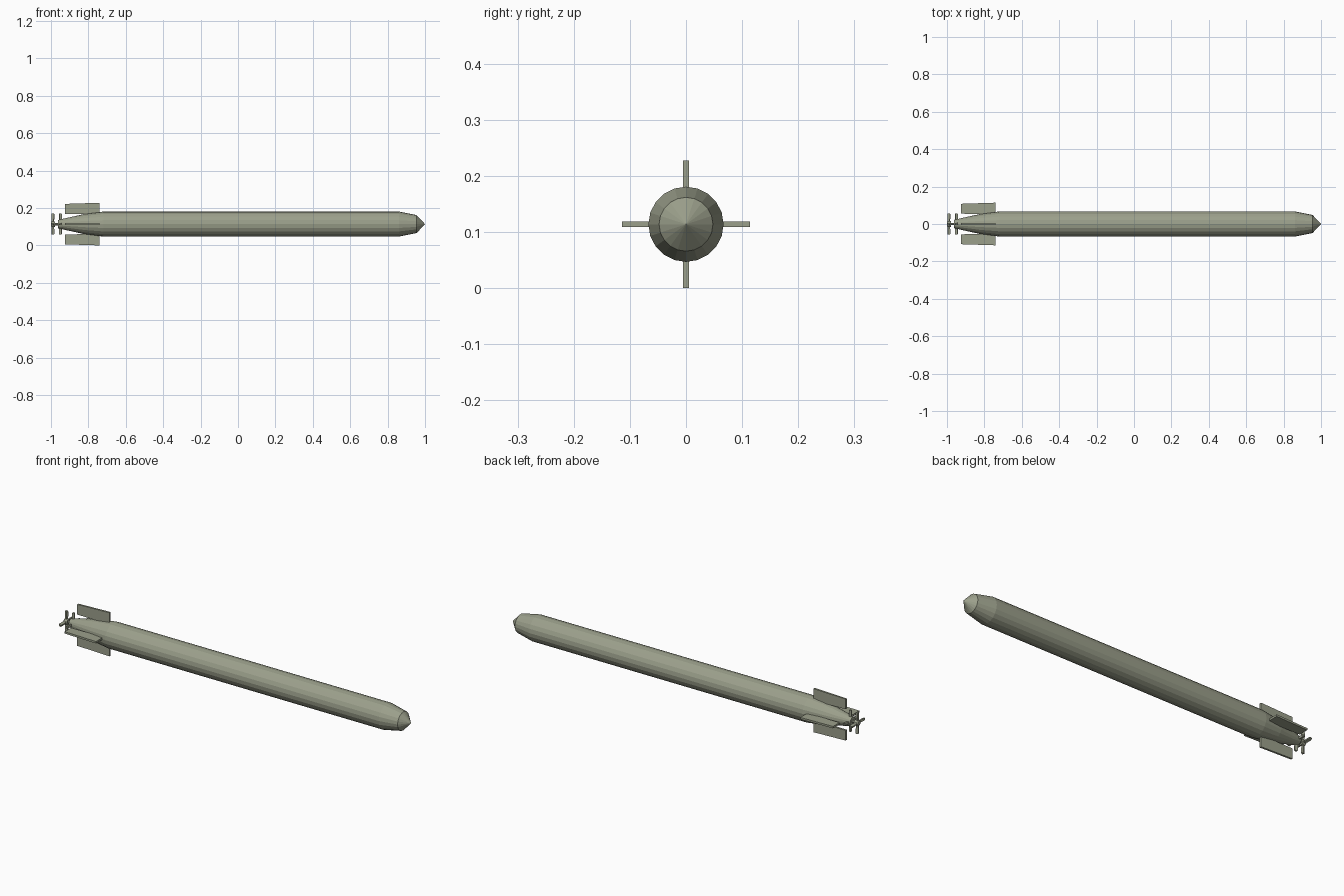
import bpy, bmesh, math
from mathutils import Matrix, Vector

if "Cube" in bpy.data.objects:
    bpy.data.objects.remove(bpy.data.objects["Cube"])

AXIS_Z = 0.114
SIDES = 20

# Olive grey paint for every part
paint = bpy.data.materials.new("olive_paint")
paint.diffuse_color = (0.33, 0.35, 0.26, 1)
paint.use_nodes = True
paint.node_tree.nodes["Principled BSDF"].inputs["Base Color"].default_value = paint.diffuse_color


def finish(name, bm):
    bmesh.ops.recalc_face_normals(bm, faces=bm.faces)
    me = bpy.data.meshes.new(name)
    bm.to_mesh(me)
    bm.free()
    me.materials.append(paint)
    ob = bpy.data.objects.new(name, me)
    ob.location.z = AXIS_Z
    bpy.context.collection.objects.link(ob)
    return ob


def lathe(name, profile, sides):
    """Revolve (x, radius) pairs about the x axis; both ends are closed."""
    bm = bmesh.new()
    rings = []
    for x, r in profile:
        if r == 0:
            rings.append([bm.verts.new((x, 0, 0))] * sides)
            continue
        angles = [2 * math.pi * i / sides for i in range(sides)]
        rings.append([bm.verts.new((x, r * math.sin(a), r * math.cos(a))) for a in angles])
    for a, b in zip(rings, rings[1:]):
        for i in range(sides):
            j = (i + 1) % sides
            bm.faces.new(list(dict.fromkeys((a[i], a[j], b[j], b[i]))))
    for ring in (rings[0], rings[-1]):
        if ring[0] != ring[1]:
            bm.faces.new(ring)
    return finish(name, bm)


def plate(name, outline, thickness, angle, twist=0, pivot=0):
    """Extrude an (x, radial) outline sideways, then spin it about the x axis."""
    bm = bmesh.new()
    face = bm.faces.new([bm.verts.new((x, -thickness / 2, r)) for x, r in outline])
    ext = bmesh.ops.extrude_face_region(bm, geom=[face])["geom"]
    bmesh.ops.translate(bm, vec=(0, thickness, 0),
                        verts=[g for g in ext if isinstance(g, bmesh.types.BMVert)])
    centre = Vector((pivot, 0, 0))
    bmesh.ops.rotate(bm, verts=bm.verts, cent=centre, matrix=Matrix.Rotation(twist, 3, 'Z'))
    bmesh.ops.rotate(bm, verts=bm.verts, cent=(0, 0, 0), matrix=Matrix.Rotation(angle, 3, 'X'))
    return finish(name, bm)


# Hull with tapered tail, blunt shoulder and conical nose
lathe("hull", [(-0.963, 0.022), (-0.92, 0.032), (-0.82, 0.054), (-0.72, 0.067),
               (0.86, 0.067), (0.955, 0.048), (1.0, 0)], SIDES)

# Propeller shaft
lathe("propeller_shaft", [(-0.985, 0.007), (-0.955, 0.007)], 10)

# Four tail fins
for k in range(4):
    plate(f"tail_fin_{k + 1}",
          [(-0.925, 0.055), (-0.74, 0.053), (-0.74, 0.114), (-0.925, 0.108)],
          0.01, k * math.pi / 2)

# Two propellers, each with a hub and four slightly pitched blades
for name, x, hub, pitch in (("front", -0.95, 0.02, 0.3), ("rear", -0.99, 0.015, -0.3)):
    lathe(f"{name}_propeller_hub",
          [(x - 0.01, hub * 0.8), (x - 0.005, hub), (x + 0.012, hub)], 12)
    for k in range(4):
        plate(f"{name}_blade_{k + 1}",
              [(x - 0.004, 0.008), (x + 0.004, 0.008), (x + 0.007, 0.03),
               (x + 0.007, 0.053), (x + 0.004, 0.056), (x - 0.004, 0.056),
               (x - 0.007, 0.053), (x - 0.007, 0.03)],
              0.01, k * math.pi / 2, pitch, x)
